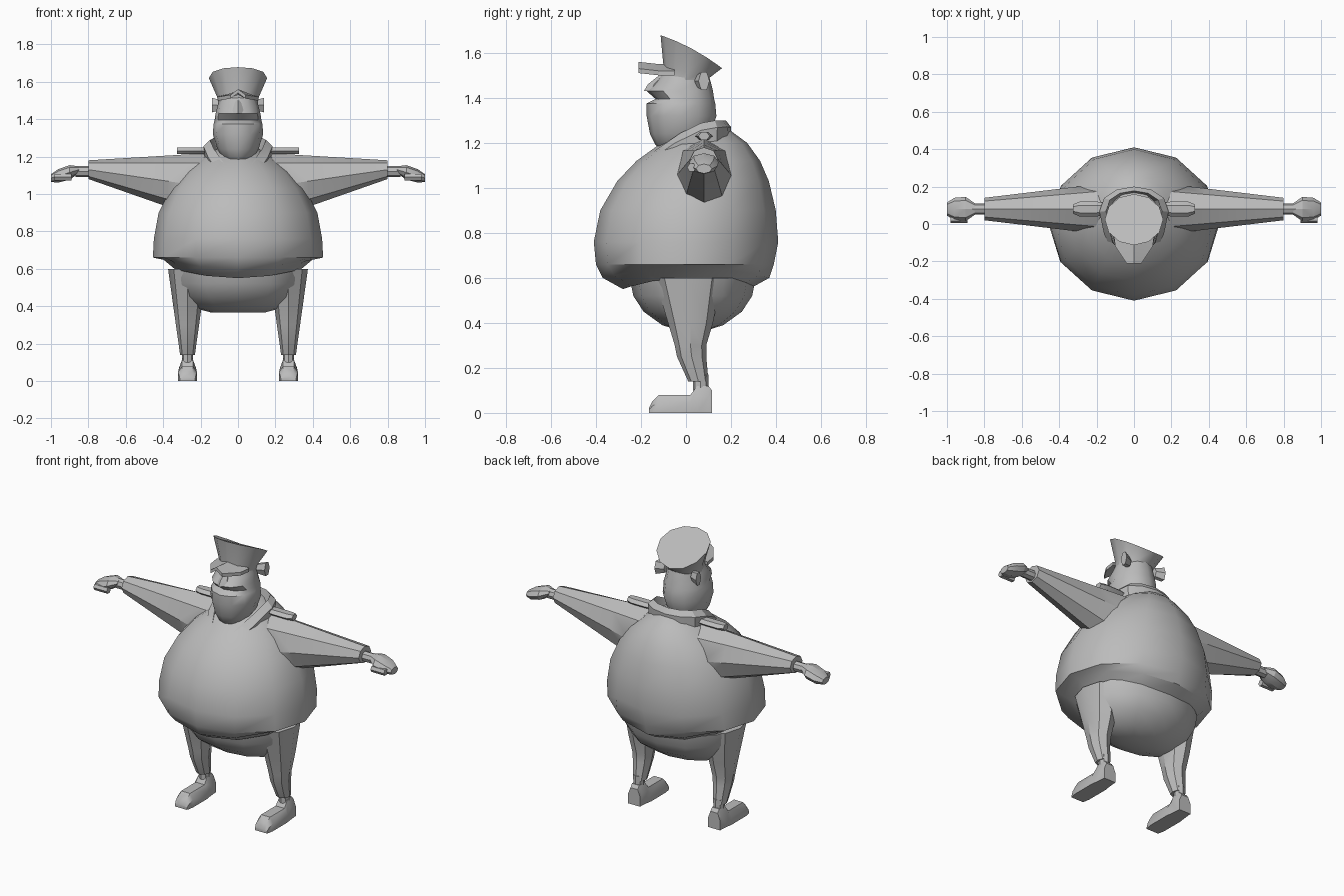
import bpy, bmesh, math

cube = bpy.data.objects.get("Cube")
if cube:
    bpy.data.objects.remove(cube, do_unlink=True)

grey = bpy.data.materials.new("plain grey")
grey.use_nodes = True
grey.diffuse_color = (.5, .5, .5, 1)
grey.node_tree.nodes["Principled BSDF"].inputs["Base Color"].default_value = grey.diffuse_color


def loft(name, rings, mirror=False, closed=False, angle=35):
    """Skin a list of equal-length point rings; cap the ends or join them."""
    bm = bmesh.new()
    loops = [[bm.verts.new(point) for point in ring] for ring in rings]
    pairs = list(zip(loops, loops[1:]))
    if closed:
        pairs.append((loops[-1], loops[0]))
    else:
        bm.faces.new(loops[0])
        bm.faces.new(loops[-1])
    for low, high in pairs:
        for i in range(len(low)):
            bm.faces.new((low[i - 1], low[i], high[i], high[i - 1]))
    bmesh.ops.recalc_face_normals(bm, faces=bm.faces)
    mesh = bpy.data.meshes.new(name)
    bm.to_mesh(mesh)
    bm.free()
    mesh.materials.append(grey)
    part = bpy.data.objects.new(name, mesh)
    bpy.context.collection.objects.link(part)
    if mirror:
        part.modifiers.new("mirror", 'MIRROR')
    bpy.ops.object.select_all(action='DESELECT')
    part.select_set(True)
    bpy.context.view_layer.objects.active = part
    bpy.ops.object.shade_smooth_by_angle(angle=math.radians(angle))


def turns(count):
    """Sine and cosine of evenly spaced angles, starting at the front."""
    angles = [math.tau * i / count for i in range(count)]
    return [(math.sin(a), math.cos(a)) for a in angles]


def oval(z, front, back, half_width, x=0, lift=0, tilt=0, sides=12):
    """Level ring; lift raises its flanks and tilt raises its front."""
    middle, depth = (front + back) / 2, (back - front) / 2
    return [(x + half_width * s, middle - depth * c, z + lift * s * s + tilt * c)
            for s, c in turns(sides)]


def section(x, y, half_depth, z, half_height, sides=8):
    """Upright ring across a part that runs along x."""
    return [(x, y + half_depth * c, z + half_height * s) for s, c in turns(sides)]


# Round jacket: a lifted hem, then a dome that leans back towards the neck
jacket = [oval(z, -depth, depth, width, lift=.05)
          for z, depth, width in ((.56, .25, .32), (.55, .28, .34), (.6, .37, .4))]
jacket.append(oval(.66, -.4, .39, .455))
for z in (.76, .9, 1.03, 1.12, 1.2, 1.26):
    rise = z - .75
    bulge = 1 - (rise / .53) ** 2
    lean, depth = .4 * rise ** 2, .41 * bulge ** .6
    jacket.append(oval(z, lean - depth, lean + depth, .45 * bulge ** .7))
loft("jacket", jacket)

# Trouser seat: a bowl under the jacket
seat = []
for drop in (0, .08, .15, .21, .235):
    bulge = 1 - (drop / .24) ** 2
    depth = .28 * bulge ** .5
    seat.append(oval(.6 - drop, .03 - depth, .03 + depth, .36 * bulge ** .3))
loft("trouser_seat", seat)

# Legs and ankles
loft("trouser_leg", [
    oval(z, front, back, .02 + .14 * z, x=.27, sides=8)
    for z, front, back in ((.6, -.14, .16), (.4, -.08, .12), (.3, -.05, .09),
                           (.25, -.04, .09), (.14, .01, .1))], mirror=True)
loft("ankle", [oval(z, .03, .1, .03, x=.27, sides=8) for z in (.17, .1)], mirror=True)

# Shoes, from heel to toe, with bevelled upper edges
shoe = []
for y, width, top in ((.115, .04, .1), (.1, .04, .12), (.05, .045, .12), (.02, .05, .08),
                      (-.12, .05, .08), (-.15, .045, .05), (-.165, .04, .02)):
    right = [(.27 - width, y, 0), (.27 - width, y, top * .6), (.27 - width * .6, y, top)]
    left = [(.54 - x, y, z) for x, y, z in reversed(right)]
    shoe.append(right + left)
loft("shoe", shoe, mirror=True)

# Sleeves taper from a deep armpit to the cuff
sleeve = []
for x in (.1, .25, .38, .6, .8):
    reach = .8 - x
    top, bottom = 1.18 + .06 * reach, 1.08 - .35 * reach
    sleeve.append(section(x, .08, .06 + .12 * reach, (top + bottom) / 2, (top - bottom) / 2))
loft("sleeve", sleeve, mirror=True)

# Wrists and drooping fists
loft("wrist", [section(x, .08, .03, 1.12, .03) for x in (.78, .87)], mirror=True)
loft("hand", [section(x, .08, size, 1.13 - .3 * (x - .85), size * .6)
              for x, size in ((.85, .03), (.9, .065), (.96, .06), (1, .035))],
     mirror=True, angle=25)
loft("thumb", [section(x, .025, .02, 1.09, .02, sides=6) for x in (.89, .98)], mirror=True)


def collar_edge(size, dip, z):
    """Neck ring drawn down to a point at the front."""
    edge = []
    for s, c in turns(12):
        point = dip * ((1 + c) / 2) ** 4
        edge.append((size * s, .08 - size * .65 * c - point, z - point))
    return edge


# Pointed collar
loft("collar", [collar_edge(*edge) for edge in (
    (.18, .22, 1.21), (.185, .23, 1.27), (.15, .18, 1.3), (.12, .15, 1.22))],
    closed=True, angle=30)

# Shoulder straps
loft("shoulder_strap", [section(x, .08, depth, 1.23, .02, sides=6)
                        for x, depth in ((.14, .03), (.2, .04), (.29, .04), (.325, .025))],
     mirror=True, angle=20)

# Head with beard and overhanging moustache
loft("head", [oval(z, front, width, width) for z, front, width in (
    (1.16, -.1, .03), (1.19, -.135, .08), (1.24, -.16, .11), (1.32, -.175, .135),
    (1.375, -.175, .13), (1.395, -.135, .125), (1.43, -.175, .12), (1.47, -.135, .11),
    (1.54, -.08, .09))])
loft("nose", [oval(z, front, -.06, width, sides=6) for z, front, width in (
    (1.43, -.187, .04), (1.46, -.17, .03), (1.5, -.12, .015))])

# Ears
loft("ear", [section(x, y, .025, 1.475, height, sides=6)
             for x, y, height in ((.09, .06, .03), (.14, .08, .045))], mirror=True, angle=25)

# Flared cap with a sloping crown
loft("cap", [
    oval(1.48, -.1, .095, .105, tilt=.025),
    oval(1.515, -.1, .105, .11, tilt=.025),
    oval(1.605, -.113, .16, .156, tilt=.073, lift=.015)], angle=30)

# Arched cap peak
peak = []
for y, width, z in ((-.05, .11, 1.53), (-.12, .1, 1.53), (-.21, .04, 1.54)):
    under = [(-width, y, z - .03), (0, y, z), (width, y, z - .03)]
    peak.append(under + [(x, y, height + .02) for x, y, height in reversed(under)])
loft("cap_peak", peak, angle=20)
